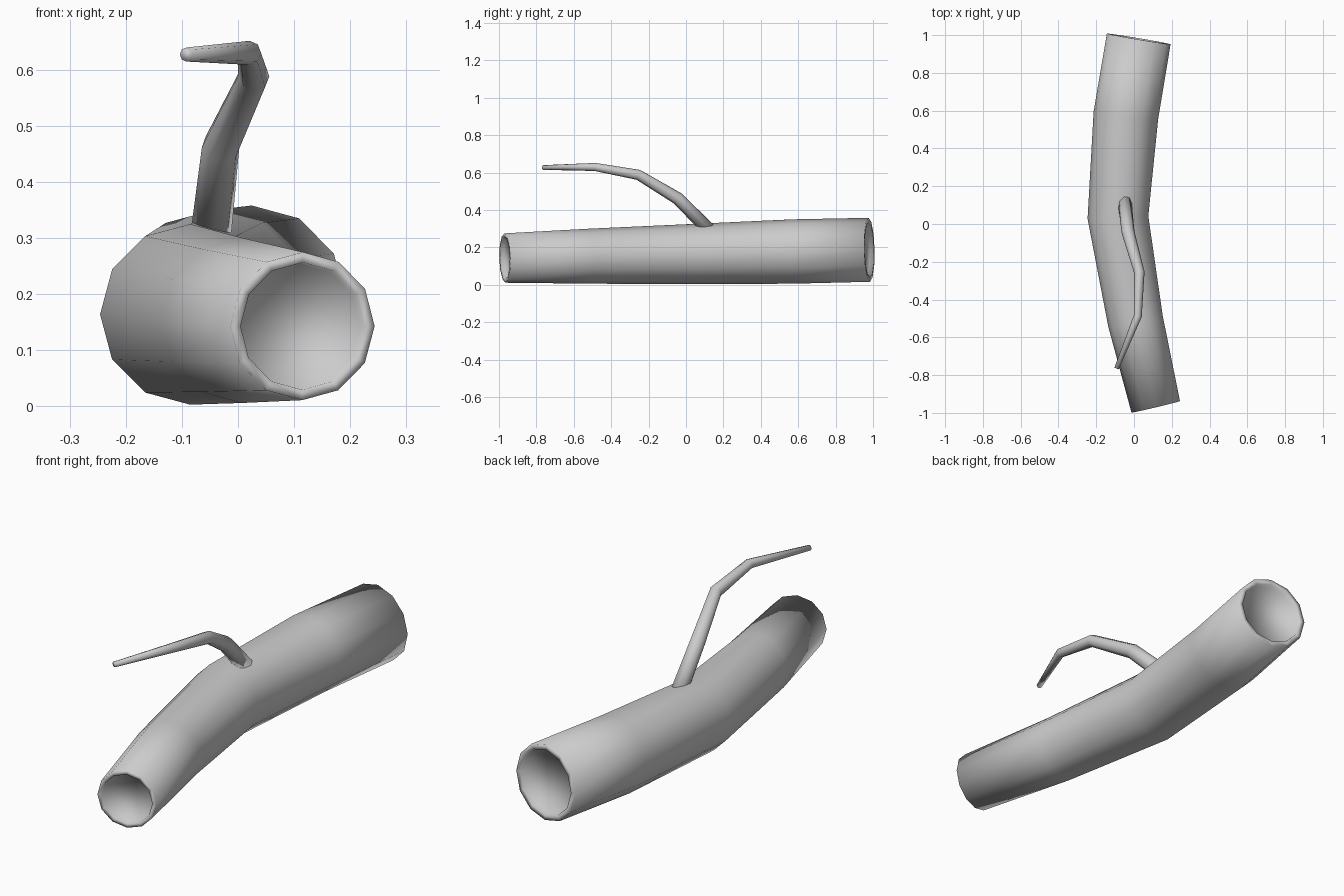
import bpy, bmesh, math
from mathutils import Vector

if "Cube" in bpy.data.objects:
    bpy.data.objects.remove(bpy.data.objects["Cube"])


def tangents(path):
    """Averaged direction at every path point, so joints are mitred."""
    segs = [(b - a).normalized() for a, b in zip(path, path[1:])]
    mids = [(a + b).normalized() for a, b in zip(segs, segs[1:])]
    return [segs[0]] + mids + [segs[-1]]


def tube(name, rings, sides, up):
    """Skin rings given as (centre, direction, radius) and cap both ends."""
    bm = bmesh.new()
    loops = []
    for centre, direction, radius in rings:
        side = direction.cross(up).normalized()
        top = side.cross(direction).normalized()
        loops.append([bm.verts.new(centre + radius * (
            math.cos(math.tau * i / sides) * side + math.sin(math.tau * i / sides) * top))
            for i in range(sides)])
    for a, b in zip(loops, loops[1:]):
        for i in range(sides):
            j = (i + 1) % sides
            bm.faces.new((a[i], a[j], b[j], b[i]))
    bm.faces.new(loops[0])
    bm.faces.new(loops[-1])
    bmesh.ops.recalc_face_normals(bm, faces=bm.faces)
    for f in bm.faces:
        f.smooth = True
    mesh = bpy.data.meshes.new(name)
    bm.to_mesh(mesh)
    bm.free()
    obj = bpy.data.objects.new(name, mesh)
    bpy.context.collection.objects.link(obj)
    return obj


# Log: bent trunk, x, y, z, radius
trunk = [(0.115, -0.968, 0.143, 0.132), (0.008, -0.515, 0.153, 0.147),
         (-0.085, 0.035, 0.164, 0.161), (-0.043, 0.575, 0.178, 0.172),
         (0.025, 0.98, 0.187, 0.171)]
pts = [Vector(p[:3]) for p in trunk]
dirs = tangents(pts)
rings = [(c, d, p[3]) for c, d, p in zip(pts, dirs, trunk)]


def recess(ring, inward):
    """Rim and shallow sunken cap at a sawn end."""
    c, d, r = ring
    return [(c, d, r * 0.86), (c + d * inward * 0.02, d, r * 0.84)]


rings = recess(rings[0], 1)[::-1] + rings + recess(rings[-1], -1)
tube("log", rings, 12, Vector((0, 0, 1)))

# Branch: thin tapering crooked twig rooted inside the log
twig = [(-0.05, 0.125, 0.292, 0.037), (-0.031, -0.045, 0.462, 0.034),
        (0.028, -0.255, 0.588, 0.028), (0.02, -0.487, 0.63, 0.0215),
        (-0.092, -0.765, 0.627, 0.0125)]
pts = [Vector(p[:3]) for p in twig]
rings = [(c, d, p[3]) for c, d, p in zip(pts, tangents(pts), twig)]
tube("branch", rings, 8, Vector((0, 0, 1)))
